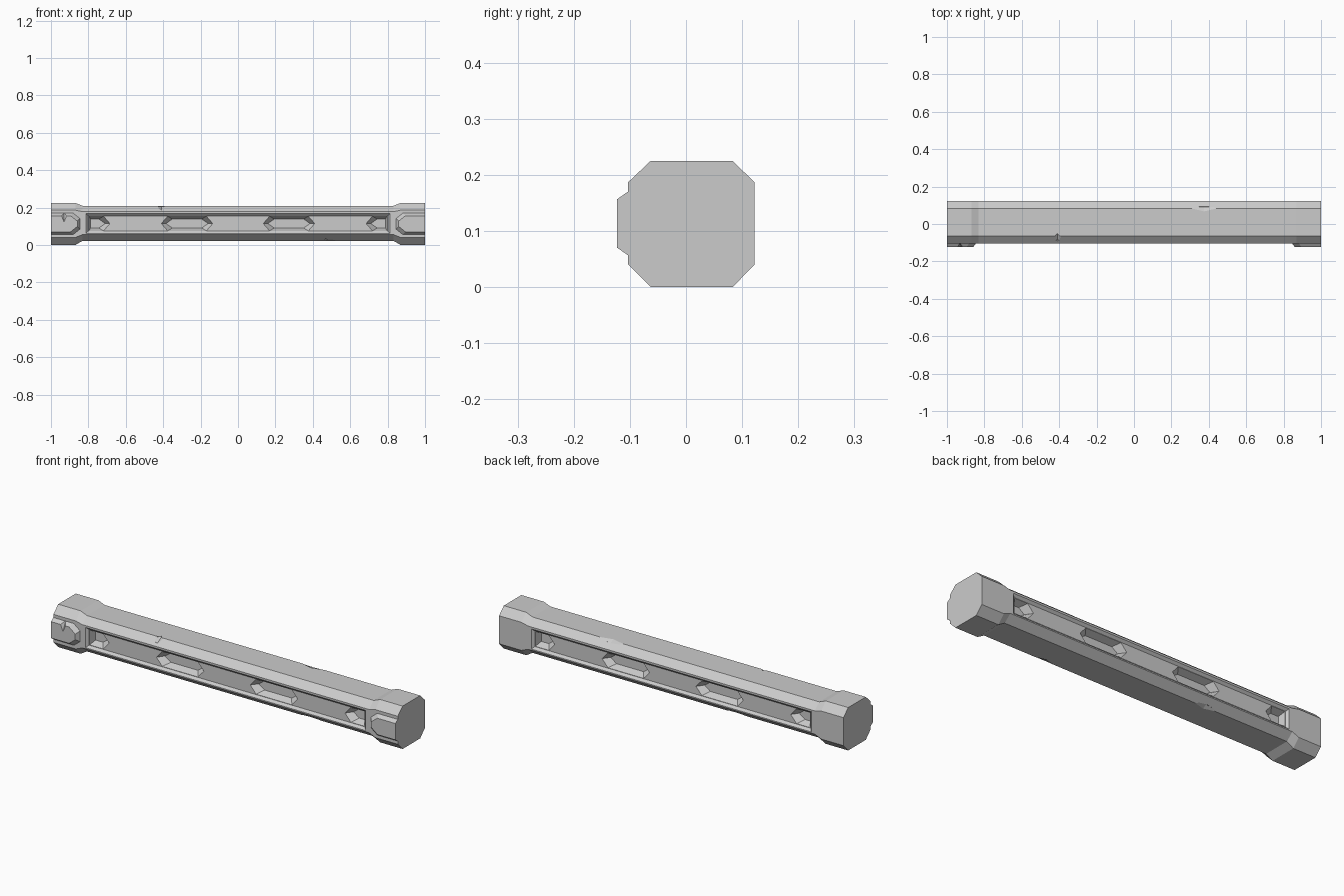
import bpy, bmesh
from mathutils import Vector

if "Cube" in bpy.data.objects:
    bpy.data.objects.remove(bpy.data.objects["Cube"])

FRONT, BACK, MID_Z = -0.103, 0.122, 0.115


def loft(name, rings):
    """Closed solid skinned through matching rings of points."""
    bm = bmesh.new()
    loops = [[bm.verts.new(p) for p in ring] for ring in rings]
    n = len(loops[0])
    for a, b in zip(loops, loops[1:]):
        for i in range(n):
            j = (i + 1) % n
            bm.faces.new((a[i], a[j], b[j], b[i]))
    bm.faces.new(loops[0])
    bm.faces.new(loops[-1])
    bmesh.ops.recalc_face_normals(bm, faces=bm.faces[:])
    mesh = bpy.data.meshes.new(name)
    bm.to_mesh(mesh)
    bm.free()
    ob = bpy.data.objects.new(name, mesh)
    bpy.context.collection.objects.link(ob)
    return ob


def cut(target, cutter):
    cutter.hide_render = True
    mod = target.modifiers.new("cut", 'BOOLEAN')
    mod.operation, mod.solver, mod.object = 'DIFFERENCE', 'EXACT', cutter
    bpy.context.view_layer.objects.active = target
    bpy.ops.object.modifier_apply(modifier=mod.name)
    bpy.data.objects.remove(cutter)


def octagon(x, z0, z1, z2, z3):
    yz = [(-0.063, z0), (0.083, z0), (BACK, z1), (BACK, z2),
          (0.083, z3), (-0.063, z3), (FRONT, z2), (FRONT, z1)]
    return [(x, y, z) for y, z in yz]


def nick(target, centre, size):
    """Diamond-shaped chip out of an edge."""
    c, (sx, sy, sz) = Vector(centre), size
    bm = bmesh.new()
    pts = [bm.verts.new(c + Vector(v)) for v in
           ((sx, 0, 0), (-sx, 0, 0), (0, sy, 0), (0, -sy, 0), (0, 0, sz), (0, 0, -sz))]
    bmesh.ops.convex_hull(bm, input=pts)
    mesh = bpy.data.meshes.new("chip_cutter")
    bm.to_mesh(mesh)
    bm.free()
    ob = bpy.data.objects.new("chip_cutter", mesh)
    bpy.context.collection.objects.link(ob)
    cut(target, ob)


# Octagonal beam with thicker ends
END, SHAFT = (0, 0.04, 0.187, 0.225), (0.022, 0.056, 0.178, 0.21)
beam = loft("beam", [octagon(-1, *END), octagon(-0.87, *END), octagon(-0.832, *SHAFT),
                     octagon(0.832, *SHAFT), octagon(0.87, *END), octagon(1, *END)])


def pit_outline(x0, x1, left_tip, right_tip, inset):
    """Pit with pointed or square ends."""
    h, t = 0.039 - inset * 0.6, 0.034
    a, b = x0 + inset * (1 if left_tip else 0.4), x1 - inset * (1 if right_tip else 0.4)
    pts = [(a + t * left_tip, -h), (b - t * right_tip, -h), (b, 0),
           (b - t * right_tip, h), (a + t * left_tip, h), (a, 0)]
    return [(x, MID_Z + z) for x, z in pts]


# Long tray and four pits on both faces
PITS = [(-0.798, -0.685, 0, 1), (-0.41, -0.135, 1, 1),
        (0.135, 0.41, 1, 1), (0.685, 0.798, 1, 0)]
for face, inward in ((FRONT, 1), (BACK, -1)):
    def tray(depth, grow):
        x, z = 0.801 + grow, 0.041 + grow
        return [(sx * x, face + inward * depth, MID_Z + sz * z)
                for sx, sz in ((-1, -1), (1, -1), (1, 1), (-1, 1))]
    cut(beam, loft("tray_cutter", [tray(-0.012, 0.024), tray(0.012, 0)]))
    for x0, x1, lt, rt in PITS:
        rings = []
        for depth, inset in ((0.007, 0), (0.012, 0), (0.047, 0.025)):
            rings.append([(x, face + inward * depth, z)
                          for x, z in pit_outline(x0, x1, lt, rt, inset)])
        cut(beam, loft("pit_cutter", rings))

# Worn chips along the edges
nick(beam, (-0.41, -0.085, 0.207), (0.035, 0.04, 0.022))
nick(beam, (0.375, 0.09, 0.214), (0.13, 0.03, 0.016))
nick(beam, (-0.35, 0.09, 0.018), (0.11, 0.03, 0.016))
nick(beam, (0.47, -0.07, 0.018), (0.11, 0.03, 0.016))


# Raised plates at both ends of the front
def plate_ring(side, y, inset):
    xe, h, c = 0.845 + inset, 0.057 - inset, 0.036
    pts = [(1, -h), (xe + c, -h), (xe, -h + c * 0.8), (xe, h - c * 0.8), (xe + c, h), (1, h)]
    return [(side * x, y, 0.1135 + z) for x, z in pts]


for side, label in ((-1, "left"), (1, "right")):
    plate = loft(label + "_end_plate", [plate_ring(side, FRONT + 0.003, 0),
                                        plate_ring(side, FRONT, 0),
                                        plate_ring(side, -0.123, 0.014)])
    if side < 0:
        nick(plate, (-0.93, -0.123, 0.172), (0.02, 0.022, 0.05))
